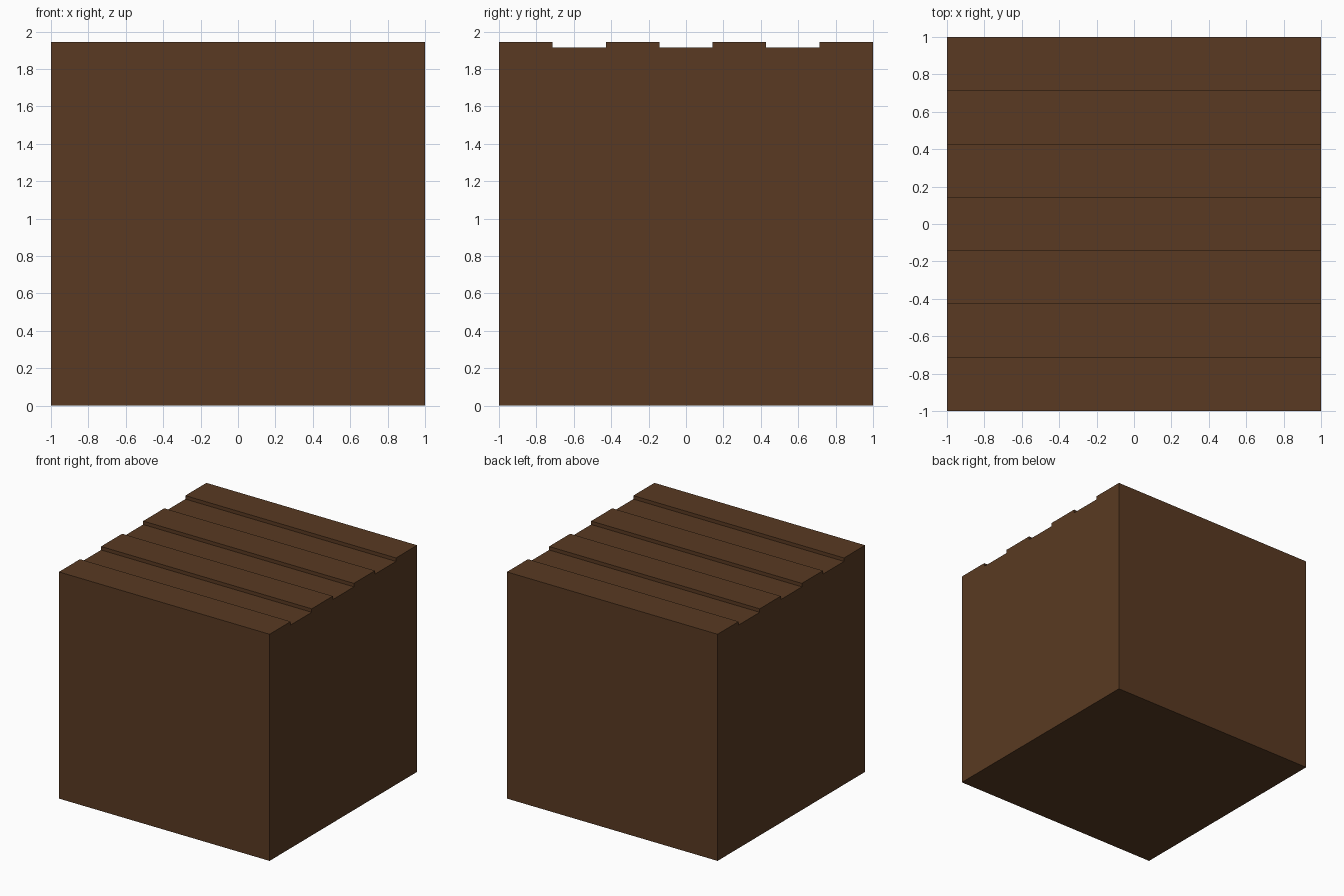
import bpy, bmesh

if "Cube" in bpy.data.objects:
    bpy.data.objects.remove(bpy.data.objects["Cube"])

TOP, GROOVE, STRIPS = 1.945, 1.915, 7

wood = bpy.data.materials.new("dark brown wood")
wood.diffuse_color = (0.1, 0.042, 0.016, 1)
wood.use_nodes = True
wood.node_tree.nodes["Principled BSDF"].inputs["Base Color"].default_value = wood.diffuse_color

# Side profile: flat base, alternating raised and sunken strips on top
profile = [(1, 0), (-1, 0)]
for i in range(STRIPS):
    z = GROOVE if i % 2 else TOP
    profile += [(-1 + 2 * i / STRIPS, z), (-1 + 2 * (i + 1) / STRIPS, z)]

# Grooved block: profile extruded along x
bm = bmesh.new()
face = bm.faces.new([bm.verts.new((-1, y, z)) for y, z in profile])
ext = bmesh.ops.extrude_face_region(bm, geom=[face], use_keep_orig=True)
moved = [g for g in ext["geom"] if isinstance(g, bmesh.types.BMVert)]
bmesh.ops.translate(bm, verts=moved, vec=(2, 0, 0))
bmesh.ops.recalc_face_normals(bm, faces=bm.faces)

mesh = bpy.data.meshes.new("grooved_block")
bm.to_mesh(mesh)
bm.free()
mesh.materials.append(wood)
block = bpy.data.objects.new("grooved_block", mesh)
bpy.context.collection.objects.link(block)
